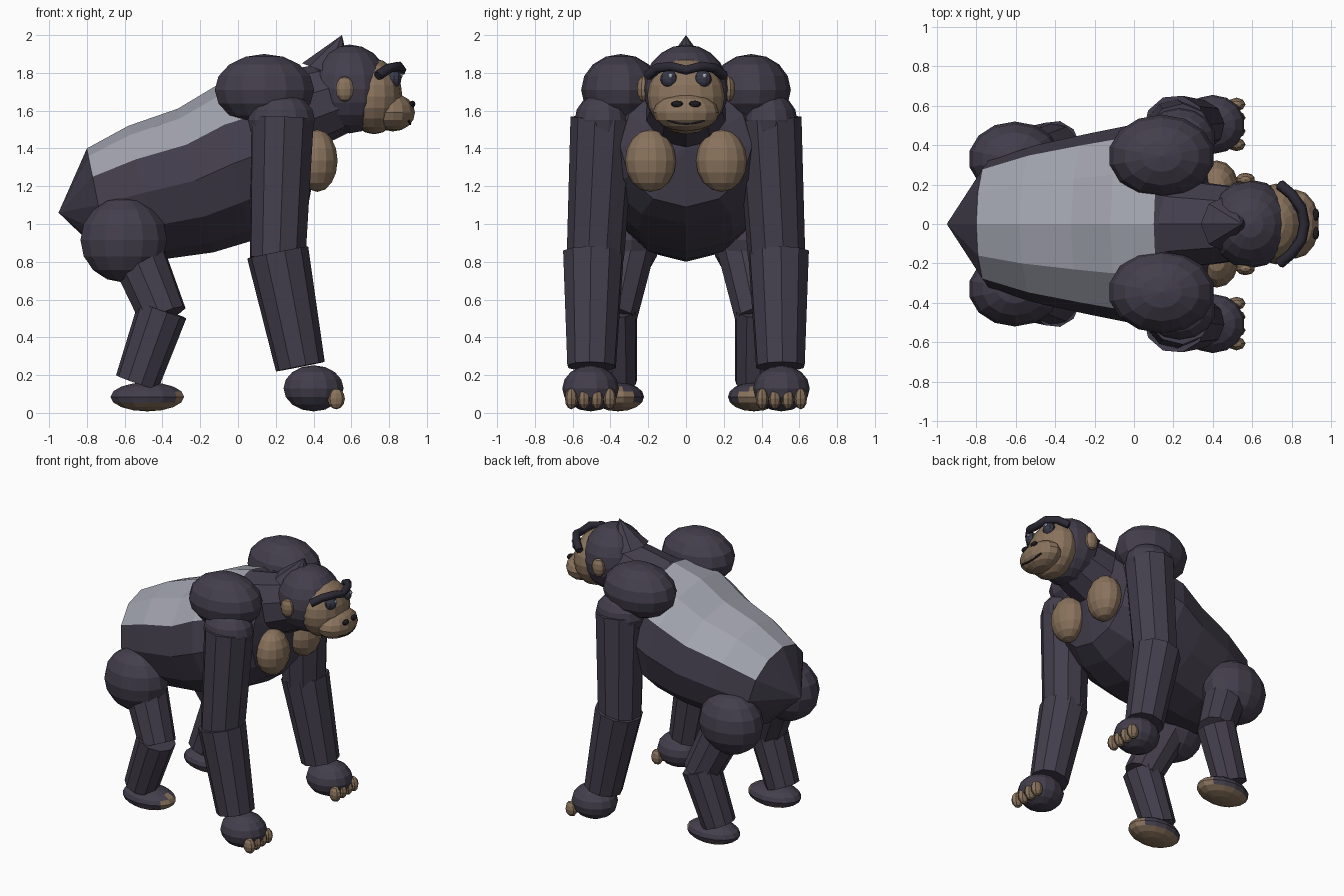
import bpy, bmesh, math
from mathutils import Vector, Matrix

if "Cube" in bpy.data.objects:
    bpy.data.objects.remove(bpy.data.objects["Cube"])


def mat(name, rgb):
    m = bpy.data.materials.new(name)
    m.diffuse_color = (*rgb, 1)
    m.use_nodes = True
    m.node_tree.nodes["Principled BSDF"].inputs["Base Color"].default_value = m.diffuse_color
    return m


FUR = mat("dark fur", (0.056, 0.048, 0.072))
SILVER = mat("silver back", (0.36, 0.37, 0.43))
SKIN = mat("brown skin", (0.25, 0.17, 0.108))
BROW = mat("brow fur", (0.025, 0.022, 0.035))
EYE = mat("eye", (0.04, 0.042, 0.065))
GLINT = mat("eye glint", (0.45, 0.47, 0.55))
DARK = mat("nostril", (0.014, 0.011, 0.014))


def finish(name, bm, *mats):
    bmesh.ops.recalc_face_normals(bm, faces=bm.faces)
    me = bpy.data.meshes.new(name)
    bm.to_mesh(me)
    bm.free()
    for m in mats:
        me.materials.append(m)
    ob = bpy.data.objects.new(name, me)
    bpy.context.collection.objects.link(ob)
    return ob


def ball(name, loc, rad, m, u=14, v=8, tilt=0):
    bm = bmesh.new()
    M = Matrix.Translation(loc) @ Matrix.Rotation(tilt, 4, 'Y') @ Matrix.Diagonal((*rad, 1))
    bmesh.ops.create_uvsphere(bm, u_segments=u, v_segments=v, radius=1, matrix=M)
    return finish(name, bm, m)


def limb(name, a, b, ra, rb, m, n=10):
    a, b = Vector(a), Vector(b)
    bm = bmesh.new()
    M = Matrix.Translation((a + b) / 2) @ (b - a).to_track_quat('Z', 'Y').to_matrix().to_4x4()
    bmesh.ops.create_cone(bm, cap_ends=True, segments=n, radius1=ra, radius2=rb,
                          depth=(b - a).length, matrix=M)
    return finish(name, bm, m)


def tube(name, pts, r, m):
    cu = bpy.data.curves.new(name, 'CURVE')
    cu.dimensions = '3D'
    cu.bevel_depth, cu.bevel_resolution, cu.use_fill_caps = r, 1, True
    sp = cu.splines.new('POLY')
    sp.points.add(len(pts) - 1)
    for p, q in zip(sp.points, pts):
        p.co = (*q, 1)
    cu.materials.append(m)
    ob = bpy.data.objects.new(name, cu)
    bpy.context.collection.objects.link(ob)


# Torso: tilted twelve-sided rings (top x, top z, bottom x, bottom z, half width)
RINGS = [(-.80, 1.40, -.68, .80, .32), (-.58, 1.52, -.42, .81, .40), (-.32, 1.61, -.13, .85, .46),
         (-.12, 1.73, .07, .91, .50), (.10, 1.79, .25, 1.0, .47), (.34, 1.74, .37, 1.09, .35)]
bm = bmesh.new()
loops = []
for tx, tz, bx, bz, w in RINGS:
    ring = []
    for i in range(12):
        a = math.tau * i / 12
        t = (1 - math.cos(a)) / 2
        ring.append(bm.verts.new((tx + (bx - tx) * t, w * math.sin(a), tz + (bz - tz) * t)))
    loops.append(ring)
for k in range(len(loops) - 1):
    for i in range(12):
        j = (i + 1) % 12
        f = bm.faces.new((loops[k][i], loops[k][j], loops[k + 1][j], loops[k + 1][i]))
        f.material_index = int(k < 4 and i in (10, 11, 0, 1))  # silver saddle
for ring, tip in ((loops[0], (-.95, 0, 1.06)), (loops[-1], (.43, 0, 1.40))):
    c = bm.verts.new(tip)
    for i in range(12):
        bm.faces.new((ring[i], ring[(i + 1) % 12], c))
finish("torso", bm, FUR, SILVER)

# Head
limb("neck", (.20, 0, 1.56), (.56, 0, 1.68), .24, .19, FUR)
ball("head", (.59, 0, 1.715), (.215, .225, .235), FUR, 16, 10)
limb("crest", (.475, 0, 1.80), (.55, 0, 2.0), .145, 0, FUR, 8)
ball("face", (.72, 0, 1.675), (.15, .205, .20), SKIN, 16, 10)
ball("muzzle", (.82, 0, 1.59), (.12, .175, .10), SKIN, 14, 8)
half = [(.74, .20, 1.785), (.80, .15, 1.825), (.85, .08, 1.835)]
tube("brow", half + [(.865, 0, 1.815)] + [(x, -y, z) for x, y, z in half[::-1]], .027, BROW)
# Mouth line laid on the muzzle surface
mouth = []
for i in range(-4, 5):
    y, z = .025 * i, 1.53 + .0012 * i * i
    x = .82 + .12 * math.sqrt(max(0, 1 - (y / .175) ** 2 - ((z - 1.59) / .10) ** 2))
    mouth.append((x - .004, y, z))
tube("mouth", mouth, .006, DARK)

for s, side in ((1, "left"), (-1, "right")):
    ball(side + "_ear", (.565, s * .225, 1.715), (.05, .035, .068), SKIN, 10, 6)
    ball(side + "_eye", (.825, s * .09, 1.768), (.042, .046, .046), EYE, 10, 8)
    ball(side + "_eye_glint", (.862, s * .09 + .008, 1.785), (.01, .013, .013), GLINT, 8, 6)
    ball(side + "_nostril", (.922, s * .047, 1.635), (.018, .032, .018), DARK, 10, 6)
    ball(side + "_chest_pad", (.42, s * .188, 1.335), (.11, .135, .165), SKIN)
    # Arm
    ball(side + "_shoulder", (.14, s * .345, 1.71), (.27, .21, .19), FUR)
    ball(side + "_upper_arm_cap", (.23, s * .44, 1.55), (.182, .15, .145), FUR)
    limb(side + "_upper_arm", (.235, s * .44, 1.56), (.21, s * .48, .82), .172, .152, FUR)
    limb(side + "_forearm", (.21, s * .49, .85), (.33, s * .50, .245), .165, .132, FUR)
    ball(side + "_hand", (.40, s * .505, .13), (.163, .15, .122), FUR)
    for i in range(4):
        ball(f"{side}_finger_{i + 1}", (.52, s * (.505 + .068 * (i - 1.5)), .075),
             (.046, .034, .056), SKIN, 8, 6)
    # Leg
    ball(side + "_hip", (-.605, s * .33, .915), (.235, .19, .225), FUR)
    limb(side + "_thigh", (-.55, s * .31, .88), (-.395, s * .385, .51), .15, .128, FUR)
    limb(side + "_shin", (-.40, s * .39, .545), (-.535, s * .375, .16), .135, .118, FUR)
    foot = ball(side + "_foot", (-.48, s * .36, .085), (.20, .138, .077), FUR)
    foot.data.materials.append(SKIN)
    for p in foot.data.polygons:  # bare sole and toes
        if p.center.z < .045 or p.center.x > -.325:
            p.material_index = 1
